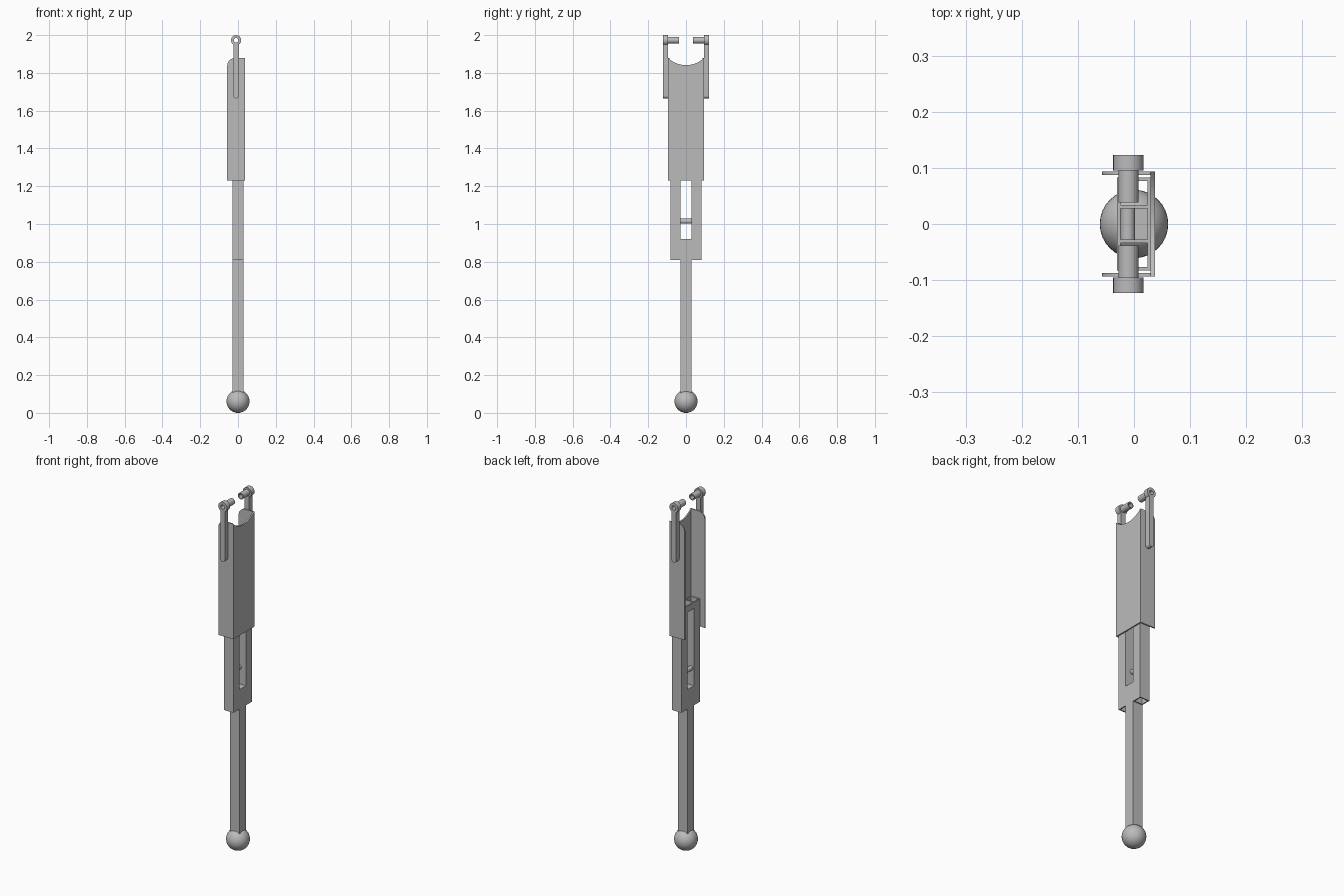
import bpy, bmesh, math
from mathutils import Vector

if "Cube" in bpy.data.objects:
    bpy.data.objects.remove(bpy.data.objects["Cube"], do_unlink=True)

GREY = bpy.data.materials.new("mid_grey")
GREY.use_nodes = True
GREY.diffuse_color = (0.5, 0.5, 0.5, 1)
GREY.node_tree.nodes["Principled BSDF"].inputs["Base Color"].default_value = (0.5, 0.5, 0.5, 1)


def place(u, v, w, axis):
    """Profile coordinates u, v with depth w along the given axis."""
    return {"x": (w, u, v), "y": (u, w, v), "z": (u, v, w)}[axis]


def finish(name, bm, smooth=False):
    bmesh.ops.recalc_face_normals(bm, faces=bm.faces[:])
    mesh = bpy.data.meshes.new(name)
    bm.to_mesh(mesh)
    bm.free()
    mesh.materials.append(GREY)
    obj = bpy.data.objects.new(name, mesh)
    bpy.context.collection.objects.link(obj)
    if smooth:
        bpy.ops.object.select_all(action="DESELECT")
        obj.select_set(True)
        bpy.context.view_layer.objects.active = obj
        bpy.ops.object.shade_smooth_by_angle(angle=math.radians(35))
    return obj


def prism(name, profile, lo, hi, axis, hole=None, smooth=False):
    """Extrude a profile; a hole with the same point count makes a tube."""
    bm = bmesh.new()
    n = len(profile)

    def ring(points, w):
        return [bm.verts.new(place(u, v, w, axis)) for u, v in points]

    def bridge(a, b):
        for i in range(n):
            j = (i + 1) % n
            bm.faces.new((a[i], a[j], b[j], b[i]))

    low, high = ring(profile, lo), ring(profile, hi)
    bridge(low, high)
    if hole:
        hole_low, hole_high = ring(hole, lo), ring(hole, hi)
        bridge(hole_low, hole_high)
        bridge(low, hole_low)
        bridge(high, hole_high)
    else:
        bm.faces.new(low)
        bm.faces.new(high)
    return finish(name, bm, smooth)


def rect(u0, u1, v0, v1):
    return [(u0, v0), (u1, v0), (u1, v1), (u0, v1)]


def arc(cu, cv, r, start, end, steps):
    angles = [math.radians(start + (end - start) * i / steps) for i in range(steps + 1)]
    return [(cu + r * math.cos(a), cv + r * math.sin(a)) for a in angles]


def circle(cu, cv, r):
    return arc(cu, cv, r, 0, 360, 32)[:-1]


# Ball foot
bm = bmesh.new()
bmesh.ops.create_uvsphere(bm, u_segments=32, v_segments=20, radius=0.061)
bmesh.ops.translate(bm, verts=bm.verts[:], vec=Vector((0, 0, 0.061)))
finish("ball_foot", bm, True)

# Lower square shaft, its top forms the floor of the slot
prism("lower_shaft", rect(-0.03, 0.03, -0.028, 0.028), 0.07, 0.92, "z")

# Slider: a hollow rail each side of the slot, joined at the top
WALL = 0.006
for side, s in (("left", 1), ("right", -1)):
    a, b = sorted((s * 0.028, s * 0.083))
    prism(side + "_slider_rail", rect(-0.03, 0.03, a, b), 0.81, 1.39, "z",
          rect(-0.03 + WALL, 0.03 - WALL, a + WALL, b - WALL))
for side, x in (("outer", 0.03 - WALL), ("inner", -0.03)):
    prism(side + "_slot_bridge", rect(x, x + WALL, -0.028, 0.028), 1.355, 1.39, "z")

# Cross pin in the slot
prism("slot_pin", circle(-0.011, 1.015, 0.013), -0.03, 0.03, "y", smooth=True)

# Channel cover: scooped web and two flanges with a rounded corner
drop, half = 0.037, 0.094
radius = (half ** 2 + drop ** 2) / (2 * drop)
sweep = math.degrees(math.asin(half / radius))
scoop = arc(0, 1.841 + radius, radius, 270 + sweep, 270 - sweep, 24)
prism("channel_web", [(-half, 1.23), (half, 1.23)] + scoop, 0.029, 0.037, "x")
flange = [(-0.057, 1.23), (0.029, 1.23), (0.029, 1.878)]
flange += arc(-0.017, 1.838, 0.04, 90, 180, 10)
for side, s in (("left", 1), ("right", -1)):
    prism(side + "_channel_flange", flange, s * 0.087, s * half, "y")

# Arms with a hollow eye and inward stub on each side
CX, CZ = -0.01, 1.973
for side, s in (("left", 1), ("right", -1)):
    inner, outer = s * 0.095, s * 0.123
    bar = [(CX + 0.014, CZ - 0.021), (CX - 0.014, CZ - 0.021)]
    bar += arc(CX, 1.679, 0.014, 180, 360, 10)
    prism(side + "_arm_bar", bar, s * half, outer, "y", smooth=True)
    bore = circle(CX, CZ, 0.012)
    prism(side + "_arm_eye", circle(CX, CZ, 0.027), inner, outer, "y", bore, True)
    prism(side + "_arm_stub", circle(CX, CZ, 0.018), s * 0.038, inner, "y", bore, True)
